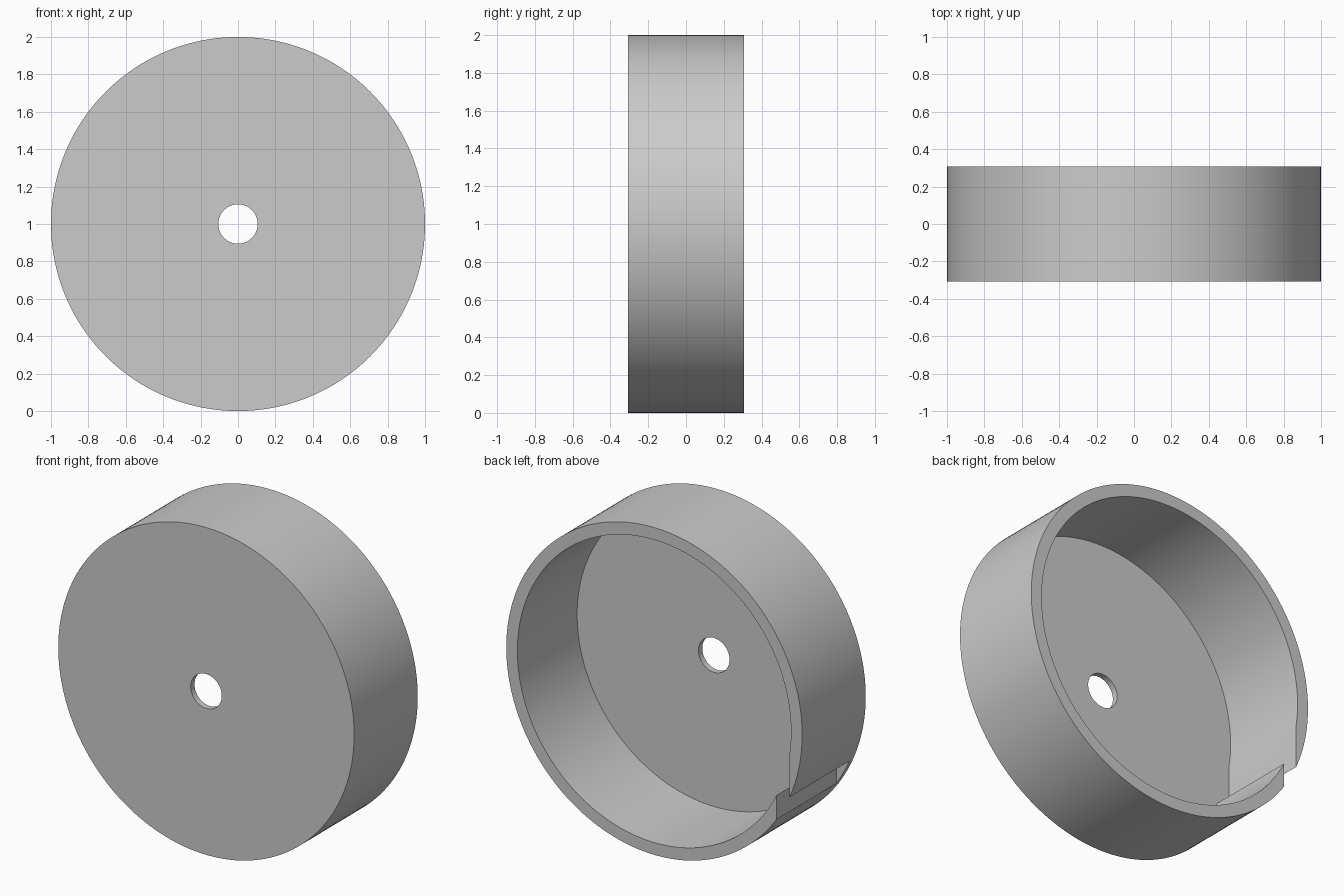
import bpy, bmesh, math
from mathutils import Vector

cube = bpy.data.objects.get("Cube")
if cube:
    bpy.data.objects.remove(cube, do_unlink=True)

RADIUS, INNER, HOLE = 1.0, 0.925, 0.105
BACK, FRONT, FLOOR = 0.307, -0.307, -0.27
SEGMENTS = 160

grey = bpy.data.materials.new("light grey")
grey.use_nodes = True
grey.diffuse_color = (0.6, 0.6, 0.6, 1)
grey.node_tree.nodes["Principled BSDF"].inputs["Base Color"].default_value = (0.6, 0.6, 0.6, 1)


def add_object(name, bm):
    bmesh.ops.recalc_face_normals(bm, faces=bm.faces)
    mesh = bpy.data.meshes.new(name)
    bm.to_mesh(mesh)
    bm.free()
    mesh.materials.append(grey)
    obj = bpy.data.objects.new(name, mesh)
    bpy.context.collection.objects.link(obj)
    return obj


# Round cup: wall and floor profile turned about the y axis
profile = [(HOLE, FRONT), (RADIUS, FRONT), (RADIUS, BACK),
           (INNER, BACK), (INNER, FLOOR), (HOLE, FLOOR)]
bm = bmesh.new()
verts = [bm.verts.new((r, y, 1)) for r, y in profile]
edges = [bm.edges.new((verts[i - 1], v)) for i, v in enumerate(verts)]
bmesh.ops.spin(bm, geom=verts + edges, cent=Vector((0, 0, 1)), axis=Vector((0, 1, 0)),
               angle=math.tau, steps=SEGMENTS)
bmesh.ops.remove_doubles(bm, verts=bm.verts, dist=0.0001)
cup = add_object("round_cup", bm)

# Upright slot through the low side of the wall, down to the floor
low, high = Vector((-0.915, FLOOR, 0.3)), Vector((-0.827, 0.5, 0.95))
bm = bmesh.new()
bmesh.ops.create_cube(bm, size=1)
bmesh.ops.scale(bm, vec=high - low, verts=bm.verts)
bmesh.ops.translate(bm, vec=(low + high) / 2, verts=bm.verts)
cutter = add_object("slot_cutter", bm)
cutter.hide_render = True

slot = cup.modifiers.new("slot", 'BOOLEAN')
slot.operation = 'DIFFERENCE'
slot.solver = 'EXACT'
slot.object = cutter

# Apply the cut, drop the cutter, and smooth the curved walls
bpy.ops.object.select_all(action='DESELECT')
cup.select_set(True)
bpy.context.view_layer.objects.active = cup
bpy.ops.object.modifier_apply(modifier=slot.name)
bpy.data.objects.remove(cutter, do_unlink=True)
bpy.ops.object.shade_smooth_by_angle(angle=math.radians(20))
